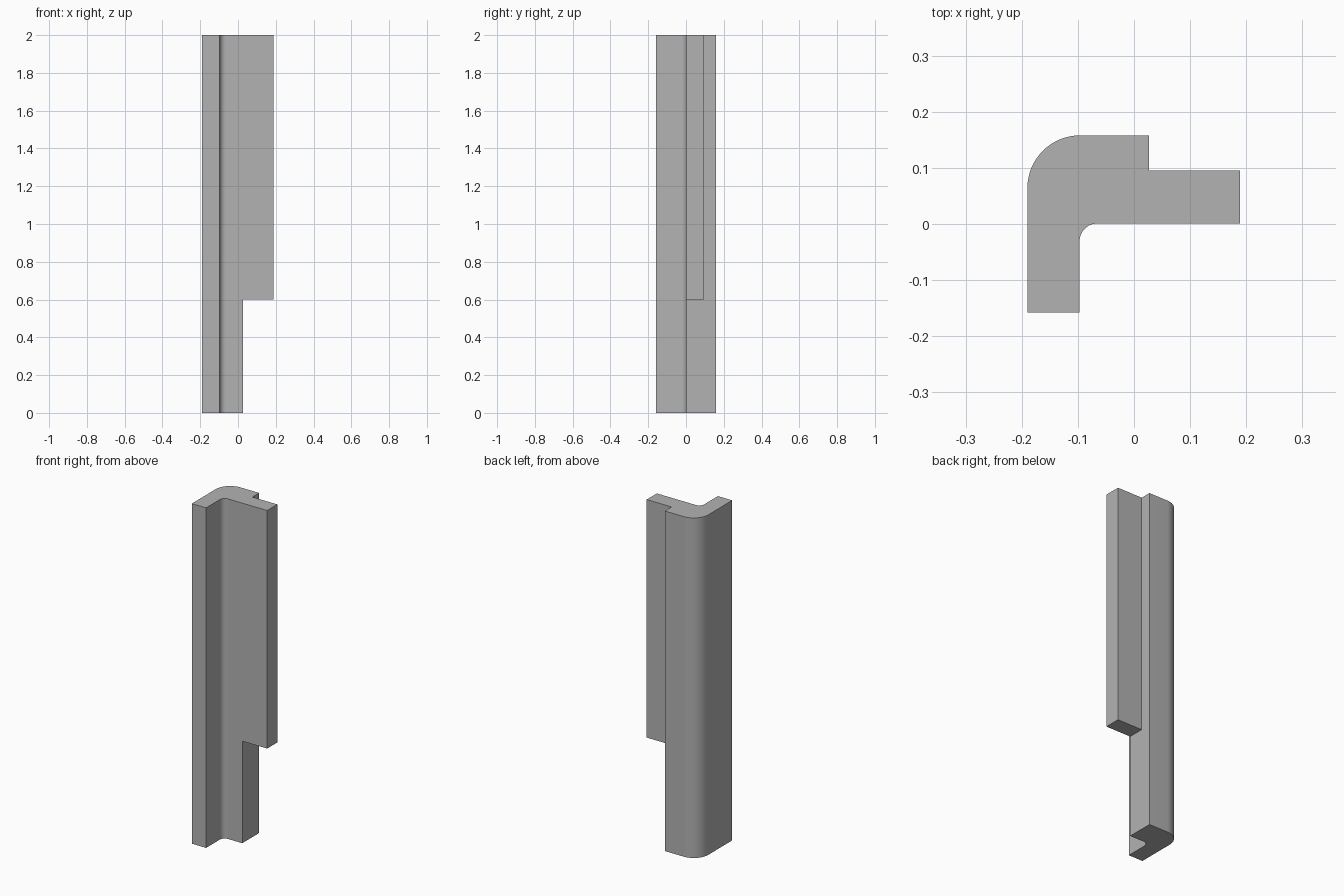
import bpy, bmesh
from math import sin, cos, pi, radians

cube = bpy.data.objects.get("Cube")
if cube:
    bpy.data.objects.remove(cube, do_unlink=True)

# Single plain grey material
GREY = (0.45, 0.45, 0.45, 1)
grey = bpy.data.materials.new("plain grey")
grey.use_nodes = True
grey.diffuse_color = GREY
grey.node_tree.nodes["Principled BSDF"].inputs["Base Color"].default_value = GREY

LEFT, STEP, TIP = -0.19, 0.027, 0.189
FRONT, INNER, REBATE, BACK = -0.158, 0.001, 0.095, 0.158
WALL, NOTCH, TOP = -0.097, 0.6, 2.0


def arc(cx, cy, r, start, end, n=16):
    """Points along an arc, angles in degrees."""
    angles = [radians(start + (end - start) * i / n) for i in range(n + 1)]
    return [(cx + r * cos(a), cy + r * sin(a)) for a in angles]


# L-shaped profile with rounded outer and inner corners
R_OUT, R_IN = 0.094, 0.032
profile = [(LEFT, FRONT), (WALL, FRONT)]
profile += arc(WALL + R_IN, INNER - R_IN, R_IN, 180, 90)
profile += [(STEP, INNER), (STEP, REBATE), (STEP, BACK)]
profile += arc(LEFT + R_OUT, BACK - R_OUT, R_OUT, 90, 180)

bm = bmesh.new()


def raise_profile(face, height):
    """Extrude a horizontal face upwards and return its new cap."""
    out = bmesh.ops.extrude_face_region(bm, geom=[face])["geom"]
    verts = [g for g in out if isinstance(g, bmesh.types.BMVert)]
    bmesh.ops.translate(bm, verts=verts, vec=(0, 0, height))
    return next(g for g in out if isinstance(g, bmesh.types.BMFace))


# Full-height post, split at the notch level
base = bm.faces.new([bm.verts.new((x, y, 0)) for x, y in profile])
middle = raise_profile(base, NOTCH)
raise_profile(middle, TOP - NOTCH)
bm.normal_update()
# Remove any cap left inside the post
inside = [f for f in bm.faces if all(abs(v.co.z - NOTCH) < 1e-4 for v in f.verts)]
bmesh.ops.delete(bm, geom=inside, context='FACES_ONLY')
if not any(all(v.co.z < 1e-4 for v in f.verts) for f in bm.faces):
    bmesh.ops.contextual_create(
        bm, geom=[e for e in bm.edges if all(v.co.z < 1e-4 for v in e.verts)])

# Side tongue, grown from the upper part of the stepped end
bm.normal_update()
for f in list(bm.faces):
    c = f.calc_center_median()
    if abs(c.x - STEP) < 1e-4 and c.z > NOTCH and INNER < c.y < REBATE:
        out = bmesh.ops.extrude_face_region(bm, geom=[f])["geom"]
        verts = [g for g in out if isinstance(g, bmesh.types.BMVert)]
        bmesh.ops.translate(bm, verts=verts, vec=(TIP - STEP, 0, 0))
        if f.is_valid:
            bmesh.ops.delete(bm, geom=[f], context='FACES_ONLY')
        break

# Merge coplanar faces
bmesh.ops.recalc_face_normals(bm, faces=bm.faces)
bmesh.ops.dissolve_limit(bm, angle_limit=0.01, verts=bm.verts, edges=bm.edges)

mesh = bpy.data.meshes.new("corner_post")
bm.to_mesh(mesh)
bm.free()
mesh.materials.append(grey)
post = bpy.data.objects.new("corner_post", mesh)
bpy.context.collection.objects.link(post)

# Smooth the rounded corners, keep the edges sharp
bpy.context.view_layer.objects.active = post
post.select_set(True)
bpy.ops.object.shade_smooth_by_angle(angle=radians(30))
